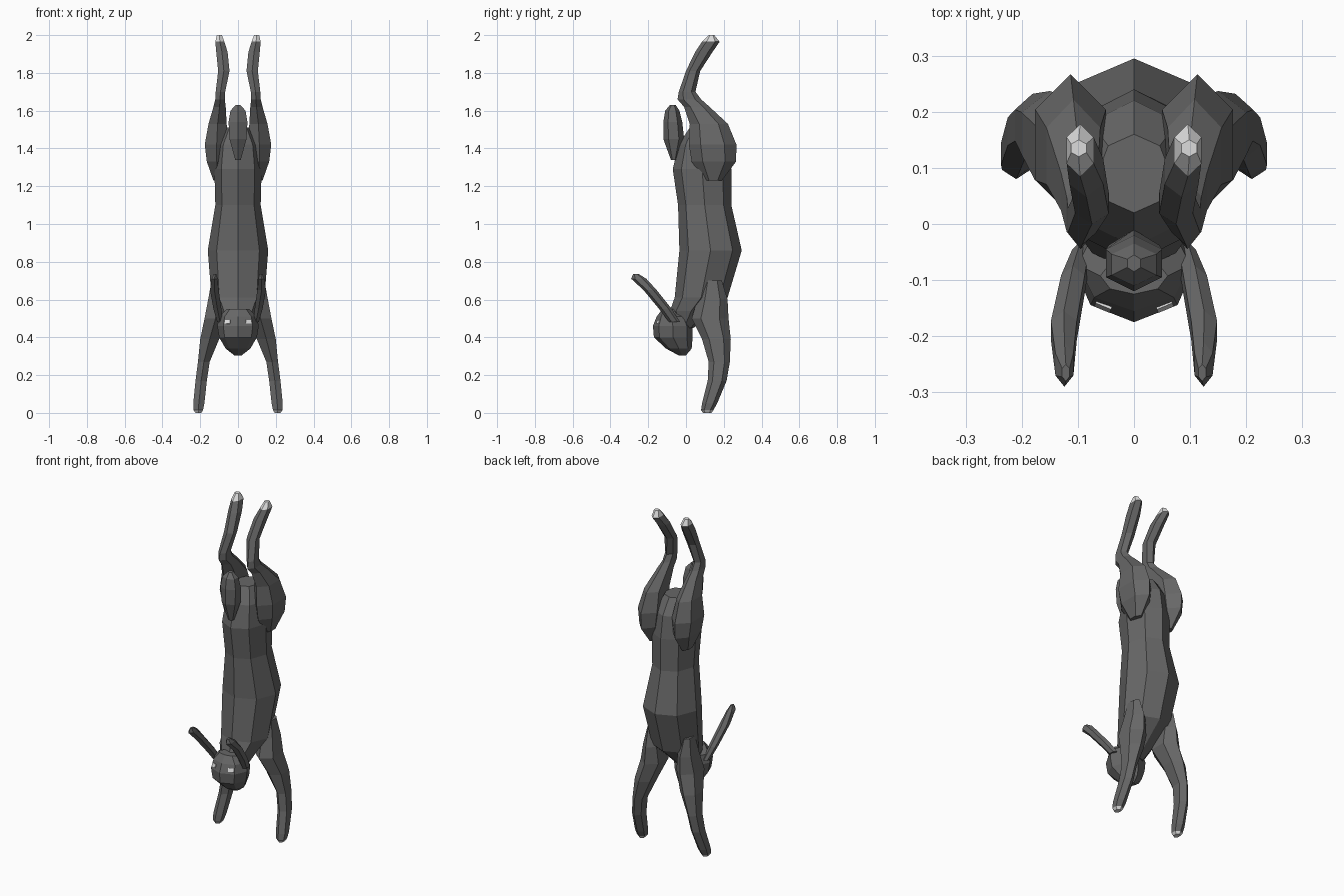
import bpy, bmesh, math
from mathutils import Vector


def colour(name, v):
    m = bpy.data.materials.new(name)
    m.diffuse_color = (v, v, v, 1)
    return m


fur = colour("dark grey fur", 0.135)
pale = colour("pale grey", 0.72)


def loft(name, rings, sides=6, mirror=False, is_pale=None):
    """Skin horizontal rings given as (z, x0, x1, y0, y1)."""
    bm = bmesh.new()
    loops = []
    pts = [(math.sin(2 * math.pi * i / sides), -math.cos(2 * math.pi * i / sides))
           for i in range(sides)]
    widest = max(p[0] for p in pts)
    for z, x0, x1, y0, y1 in rings:
        loops.append([bm.verts.new(((x0 + x1) / 2 + (x1 - x0) / 2 * px / widest,
                                    (y0 + y1) / 2 + (y1 - y0) / 2 * py, z))
                      for px, py in pts])
    for a, b in zip(loops, loops[1:]):
        for i in range(sides):
            j = (i + 1) % sides
            bm.faces.new((a[i], a[j], b[j], b[i]))
    bm.faces.new(loops[0][::-1])
    bm.faces.new(loops[-1])
    bmesh.ops.recalc_face_normals(bm, faces=bm.faces)
    if is_pale:
        for f in bm.faces:
            f.material_index = int(is_pale(f.calc_center_median()))
    return finish(name, bm, [fur, pale], mirror)


def finish(name, bm, mats, mirror):
    me = bpy.data.meshes.new(name)
    bm.to_mesh(me)
    bm.free()
    for m in mats:
        me.materials.append(m)
    ob = bpy.data.objects.new(name, me)
    bpy.context.collection.objects.link(ob)
    if mirror:
        ob.modifiers.new("mirror", 'MIRROR').use_mirror_merge = False
    return ob


def centred(rows):
    return [(z, -w, w, y0, y1) for z, w, y0, y1 in rows]


# torso and neck
loft("body", centred([
    (0.45, 0.06, -0.06, 0.04), (0.54, 0.105, -0.085, 0.14),
    (0.61, 0.14, -0.06, 0.22), (0.86, 0.16, -0.035, 0.295),
    (1.10, 0.12, -0.042, 0.24), (1.29, 0.125, -0.07, 0.24),
    (1.42, 0.11, -0.04, 0.22), (1.51, 0.065, 0.02, 0.16)]), 8)

# head, muzzle pointing down
loft("head", centred([
    (0.305, 0.02, -0.04, 0.0), (0.34, 0.065, -0.105, 0.03),
    (0.40, 0.10, -0.17, 0.035), (0.46, 0.11, -0.175, 0.035),
    (0.51, 0.10, -0.155, 0.01), (0.55, 0.06, -0.125, -0.06)]), 8)

# tail
loft("tail", centred([
    (1.34, 0.015, -0.08, -0.05), (1.45, 0.045, -0.12, -0.01),
    (1.54, 0.05, -0.12, -0.02), (1.60, 0.04, -0.11, -0.035),
    (1.63, 0.012, -0.085, -0.055)]))

# ears
loft("ear", [
    (0.48, 0.08, 0.11, -0.09, -0.03), (0.55, 0.088, 0.13, -0.142, -0.075),
    (0.65, 0.102, 0.148, -0.225, -0.155), (0.71, 0.108, 0.14, -0.29, -0.21),
    (0.735, 0.115, 0.128, -0.28, -0.25)], mirror=True)

# front legs with shoulders
loft("front_leg", [
    (0.70, 0.10, 0.14, 0.09, 0.19), (0.60, 0.07, 0.158, 0.06, 0.22),
    (0.50, 0.06, 0.177, 0.03, 0.225), (0.39, 0.10, 0.20, 0.085, 0.237),
    (0.27, 0.15, 0.212, 0.12, 0.232), (0.17, 0.165, 0.225, 0.115, 0.215),
    (0.05, 0.178, 0.237, 0.085, 0.165), (0.015, 0.185, 0.235, 0.08, 0.145),
    (0.0, 0.195, 0.225, 0.09, 0.135)],
    mirror=True, is_pale=lambda c: c.z < 0.02)

# hind legs: thigh, hock and long foot
loft("hind_leg", [
    (1.23, 0.085, 0.13, 0.10, 0.19), (1.33, 0.06, 0.165, 0.03, 0.265),
    (1.42, 0.05, 0.176, 0.015, 0.267), (1.53, 0.06, 0.156, 0.02, 0.222),
    (1.62, 0.065, 0.13, -0.01, 0.125), (1.66, 0.07, 0.12, -0.045, 0.08),
    (1.70, 0.068, 0.118, -0.038, 0.05), (1.81, 0.045, 0.105, 0.0, 0.075),
    (1.91, 0.055, 0.115, 0.048, 0.14), (1.965, 0.072, 0.12, 0.085, 0.178),
    (2.0, 0.085, 0.112, 0.12, 0.15)],
    mirror=True, is_pale=lambda c: c.z > 1.97)

# small pale eye plates
bm = bmesh.new()
bmesh.ops.create_cube(bm, size=1)
bmesh.ops.scale(bm, vec=(0.03, 0.02, 0.006), verts=bm.verts)
turn = Vector((0.37, -0.9, 0.35)).to_track_quat('Z', 'Y').to_matrix()
bmesh.ops.rotate(bm, matrix=turn, verts=bm.verts)
bmesh.ops.translate(bm, vec=(0.055, -0.147, 0.482), verts=bm.verts)
finish("eye", bm, [pale], True)
